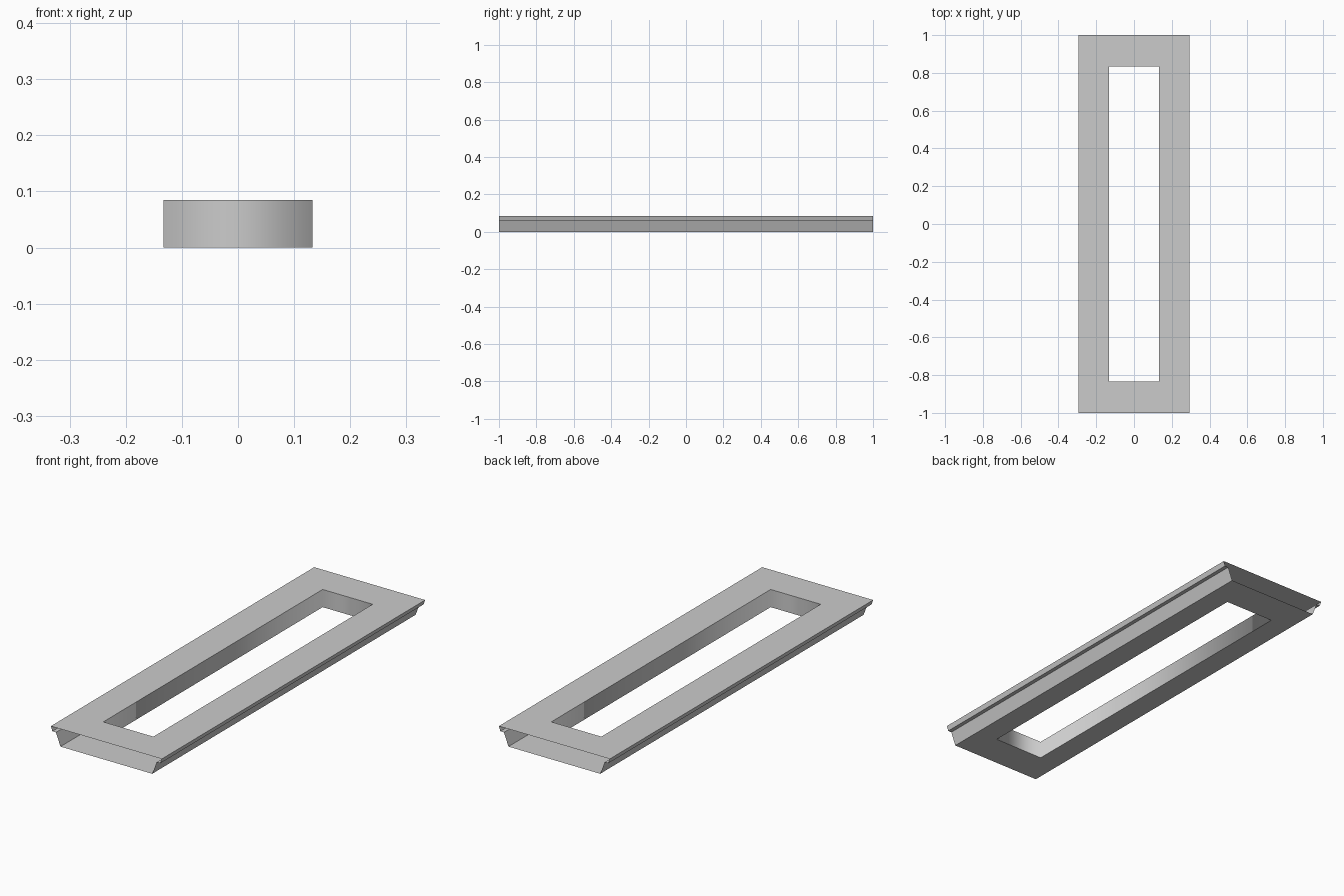
import bpy

if "Cube" in bpy.data.objects:
    bpy.data.objects.remove(bpy.data.objects["Cube"])

W, L, H = 0.295, 1.0, 0.085      # outer half width, half length, height
HX, HY = 0.133, 0.833            # half size of the opening
FOOT = 0.244                     # half width of the underside


def add(name, verts, faces, smooth=False):
    mesh = bpy.data.meshes.new(name)
    mesh.from_pydata(verts, [], faces)
    mesh.polygons.foreach_set("use_smooth", [smooth] * len(mesh.polygons))
    obj = bpy.data.objects.new(name, mesh)
    bpy.context.collection.objects.link(obj)
    return obj


def rect(x, y, z):
    return [(-x, -y, z), (x, -y, z), (x, y, z), (-x, y, z)]


def ring(flip=False):
    quads = [(i, (i + 1) % 4, 4 + (i + 1) % 4, 4 + i) for i in range(4)]
    return [q[::-1] for q in quads] if flip else quads


# Flat plates around the opening
add("top_plate", rect(W, L, H) + rect(HX, HY, H), ring())
add("bottom_plate", rect(FOOT, L, 0) + rect(HX, HY, 0), ring(True))

# Walls of the opening, shaded smoothly around the corners
add("opening_wall", rect(HX, HY, 0) + rect(HX, HY, H), ring(True), True)

# Lipped, sloping long sides; both ends stay open
profile = [(FOOT, 0), (0.268, 0.062), (0.287, 0.062), (W, H)]
for name, s in (("right_side", 1), ("left_side", -1)):
    verts = [(s * x, y, z) for x, z in profile for y in (-L, L)]
    faces = [(2 * i, 2 * i + 1, 2 * i + 3, 2 * i + 2) for i in range(3)]
    add(name, verts, faces if s > 0 else [f[::-1] for f in faces])
